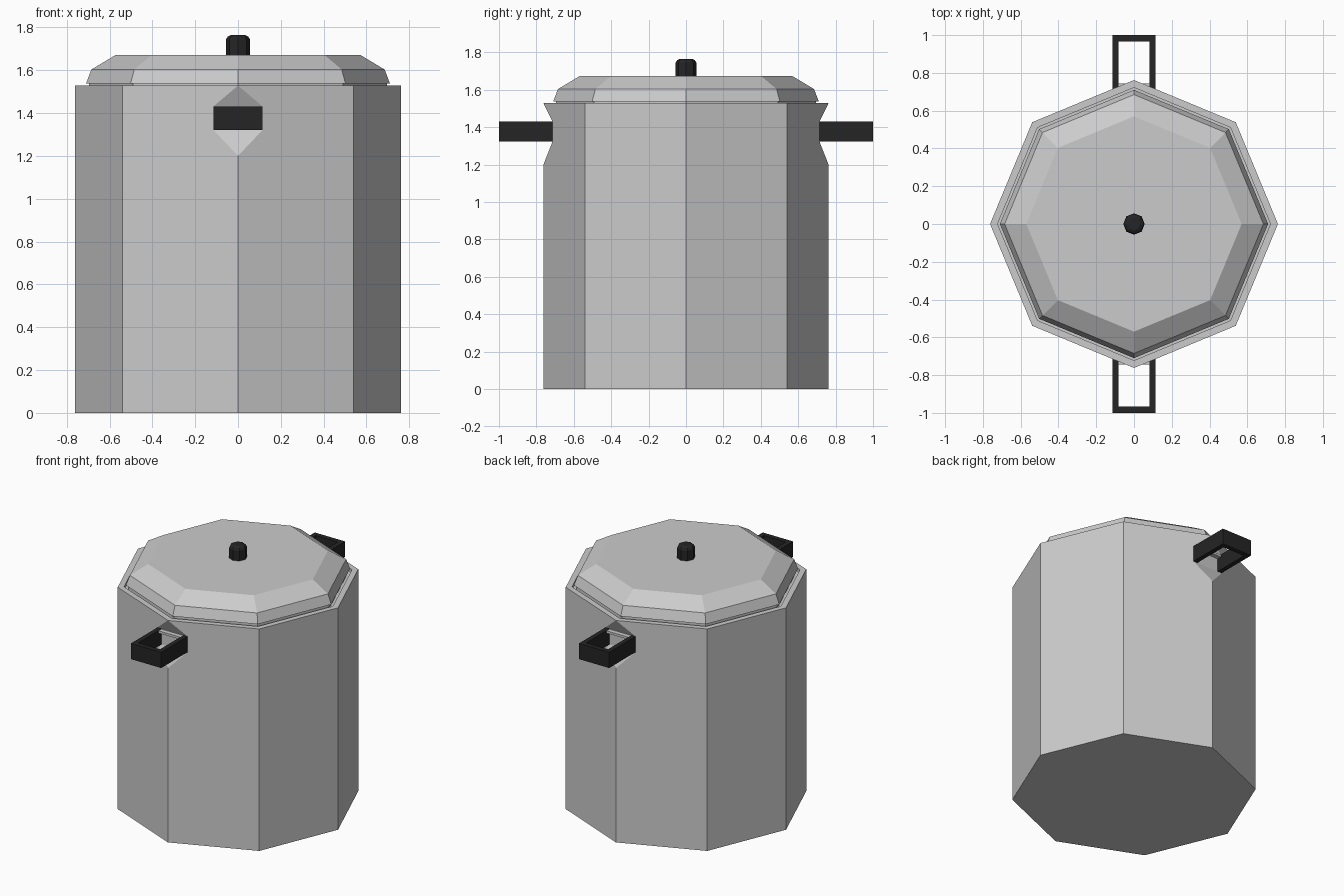
import bpy
import bmesh
import math

cube = bpy.data.objects.get("Cube")
if cube:
    bpy.data.objects.remove(cube, do_unlink=True)


def material(name, value):
    mat = bpy.data.materials.new(name)
    mat.use_nodes = True
    color = (value, value, value, 1)
    mat.diffuse_color = color
    mat.node_tree.nodes["Principled BSDF"].inputs["Base Color"].default_value = color
    return mat


METAL = material("brushed grey", 0.6)
BLACK = material("black plastic", 0.018)


def finish(name, bm, mat):
    bmesh.ops.recalc_face_normals(bm, faces=bm.faces)
    mesh = bpy.data.meshes.new(name)
    bm.to_mesh(mesh)
    bm.free()
    obj = bpy.data.objects.new(name, mesh)
    bpy.context.collection.objects.link(obj)
    mesh.materials.append(mat)
    return obj


def turned(name, profile, mat, sides=8):
    """Closed faceted solid from (radius, height) rings, corners on the axes."""
    bm = bmesh.new()
    rings = []
    for radius, z in profile:
        angles = [math.tau * i / sides for i in range(sides)]
        rings.append([bm.verts.new((radius * math.cos(a), radius * math.sin(a), z)) for a in angles])
    for low, high in zip(rings, rings[1:]):
        for i in range(sides):
            j = (i + 1) % sides
            bm.faces.new((low[i], low[j], high[j], high[i]))
    bm.faces.new(rings[0])
    bm.faces.new(rings[-1])
    return finish(name, bm, mat)


def prism(name, points, direction, mat):
    """Extrude a flat outline along a direction."""
    bm = bmesh.new()
    face = bm.faces.new([bm.verts.new(p) for p in points])
    moved = bmesh.ops.extrude_face_region(bm, geom=[face])["geom"]
    verts = [v for v in moved if isinstance(v, bmesh.types.BMVert)]
    bmesh.ops.translate(bm, verts=verts, vec=direction)
    return finish(name, bm, mat)


# Pot body with a shallow seat for the lid
pot = turned("pot_body", [(0.762, 0), (0.762, 1.528), (0.722, 1.528), (0.722, 1.505)], METAL)

# Lid with two bevelled tiers
turned("lid", [(0.695, 1.505), (0.695, 1.537), (0.71, 1.537), (0.685, 1.603), (0.57, 1.672)], METAL)

# Lid knob
turned("lid_knob", [(0.057, 1.67), (0.057, 1.742), (0.048, 1.757), (0.033, 1.765)], BLACK)

LOW, HIGH, WALL = 1.322, 1.43, 0.714
for side, label in ((-1, "front"), (1, "back")):
    # Dent in the pot corner behind the handle
    section = [(0.762, 1.2), (WALL, LOW), (WALL, HIGH), (0.762, 1.528), (0.9, 1.528), (0.9, 1.2)]
    cutter = prism(label + "_dent_cutter", [(-0.3, side * y, z) for y, z in section], (0.6, 0, 0), METAL)
    cutter.hide_render = True
    cutter.hide_viewport = True
    cut = pot.modifiers.new(label + "_dent", "BOOLEAN")
    cut.operation = "DIFFERENCE"
    cut.solver = "EXACT"
    cut.object = cutter

    # U-shaped handle
    outline = [(-0.115, 0.7), (-0.115, 1), (0.115, 1), (0.115, 0.7),
               (0.083, 0.7), (0.083, 0.967), (-0.083, 0.967), (-0.083, 0.7)]
    prism(label + "_handle", [(x, side * y, LOW) for x, y in outline], (0, 0, HIGH - LOW), BLACK)

    # Thin mounting lip between the handle arms
    lip = [(-0.083, 0.7), (0.083, 0.7), (0.083, 0.745), (-0.083, 0.745)]
    prism(label + "_handle_lip", [(x, side * y, 1.412) for x, y in lip], (0, 0, 0.016), METAL)
